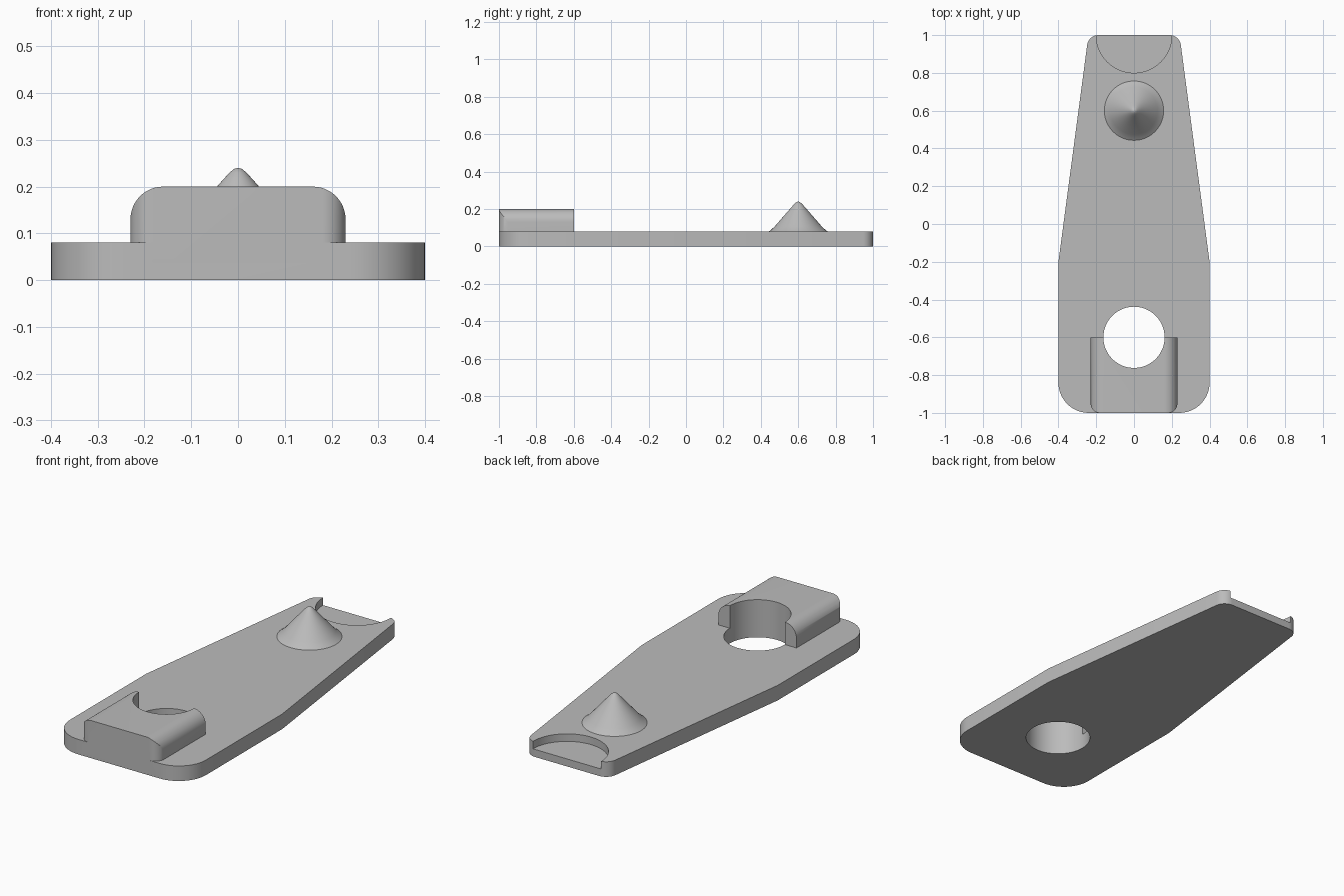
import bpy
import bmesh
import math
from mathutils import Vector, Matrix

cube = bpy.data.objects.get("Cube")
if cube:
    bpy.data.objects.remove(cube, do_unlink=True)

grey = bpy.data.materials.new("plain grey")
grey.use_nodes = True
colour = (0.5, 0.5, 0.5, 1)
grey.diffuse_color = colour
grey.node_tree.nodes["Principled BSDF"].inputs["Base Color"].default_value = colour


def rounded(corners, steps=12):
    """Outline through (x, y, radius) corners, each replaced by a tangent arc."""
    points = []
    for i, (x, y, r) in enumerate(corners):
        p = Vector((x, y))
        if r == 0:
            points.append(p)
            continue
        a = (Vector(corners[i - 1][:2]) - p).normalized()
        b = (Vector(corners[(i + 1) % len(corners)][:2]) - p).normalized()
        half = a.angle(b) / 2
        centre = p + (a + b).normalized() * r / math.sin(half)
        start = p + a * r / math.tan(half) - centre
        end = p + b * r / math.tan(half) - centre
        turn = math.atan2(start.x * end.y - start.y * end.x, start.dot(end))
        for k in range(steps + 1):
            points.append(centre + Matrix.Rotation(turn * k / steps, 2) @ start)
    return points


def mirrored(right_half):
    return right_half + [(-x, y, r) for x, y, r in reversed(right_half)]


def finish(name, bm):
    bmesh.ops.recalc_face_normals(bm, faces=bm.faces)
    mesh = bpy.data.meshes.new(name)
    bm.to_mesh(mesh)
    bm.free()
    mesh.materials.append(grey)
    obj = bpy.data.objects.new(name, mesh)
    bpy.context.collection.objects.link(obj)
    return obj


def prism(name, outline, low, high, along_y=False):
    """Extrude an outline along z, or an x-z outline along y."""
    bm = bmesh.new()
    place = (lambda p, d: (p.x, d, p.y)) if along_y else (lambda p, d: (p.x, p.y, d))
    face = bm.faces.new([bm.verts.new(place(p, low)) for p in outline])
    side = bmesh.ops.extrude_face_region(bm, geom=[face])["geom"]
    move = Vector(place(Vector((0, 0)), high - low))
    bmesh.ops.translate(bm, vec=move, verts=[v for v in side if isinstance(v, bmesh.types.BMVert)])
    return finish(name, bm)


def cylinder(name, y, radius, low, high):
    bm = bmesh.new()
    bmesh.ops.create_cone(bm, cap_ends=True, segments=96, radius1=radius, radius2=radius,
                          depth=high - low, matrix=Matrix.Translation((0, y, (low + high) / 2)))
    return finish(name, bm)


def combine(obj, other, operation):
    """Apply a boolean and discard the helper."""
    mod = obj.modifiers.new("combine", "BOOLEAN")
    mod.object, mod.operation, mod.solver = other, operation, "EXACT"
    bpy.context.view_layer.objects.active = obj
    bpy.ops.object.modifier_apply(modifier=mod.name)
    bpy.data.objects.remove(other, do_unlink=True)


# Tapered base plate
THICK = 0.08
plate = prism("base_plate", rounded(mirrored([
    (0.4, -1, 0.16), (0.4, -0.2, 0), (0.241, 1, 0.06)])), 0, THICK)

# Raised block: rounded shoulders crossed with rounded front corners
block = prism("raised_block", rounded(mirrored([
    (0.23, 0.04, 0), (0.23, 0.2, 0.07)])), -1, -0.6, along_y=True)
plan = prism("block_plan", rounded(mirrored([
    (0.23, -1, 0.05), (0.23, -0.6, 0)])), 0, 0.3)
combine(block, plan, "INTERSECT")
combine(plate, block, "UNION")

# Round through hole and shallow half-round recess
combine(plate, cylinder("hole_cutter", -0.6, 0.162, -0.1, 0.4), "DIFFERENCE")
combine(plate, cylinder("recess_cutter", 1, 0.2, 0.04, 0.2), "DIFFERENCE")

# Cone with a blunted tip and a slightly flared foot
profile = [(0.157, THICK), (0.145, 0.089), (0.125, 0.108), (0.045, 0.2), (0.03, 0.217),
           (0.018, 0.23), (0.008, 0.238), (0, 0.24)]
bm = bmesh.new()
verts = [bm.verts.new((r, 0.6, z)) for r, z in profile]
edges = [bm.edges.new(pair) for pair in zip(verts, verts[1:])]
bmesh.ops.spin(bm, geom=verts + edges, cent=(0, 0.6, 0), axis=(0, 0, 1),
               angle=math.tau, steps=64, use_duplicate=False)
bmesh.ops.remove_doubles(bm, verts=bm.verts, dist=0.0005)
cone = finish("cone_peg", bm)

# Smooth curves, sharp edges
bpy.ops.object.select_all(action="DESELECT")
for obj in (plate, cone):
    obj.select_set(True)
bpy.context.view_layer.objects.active = plate
bpy.ops.object.shade_smooth_by_angle(angle=math.radians(30))
